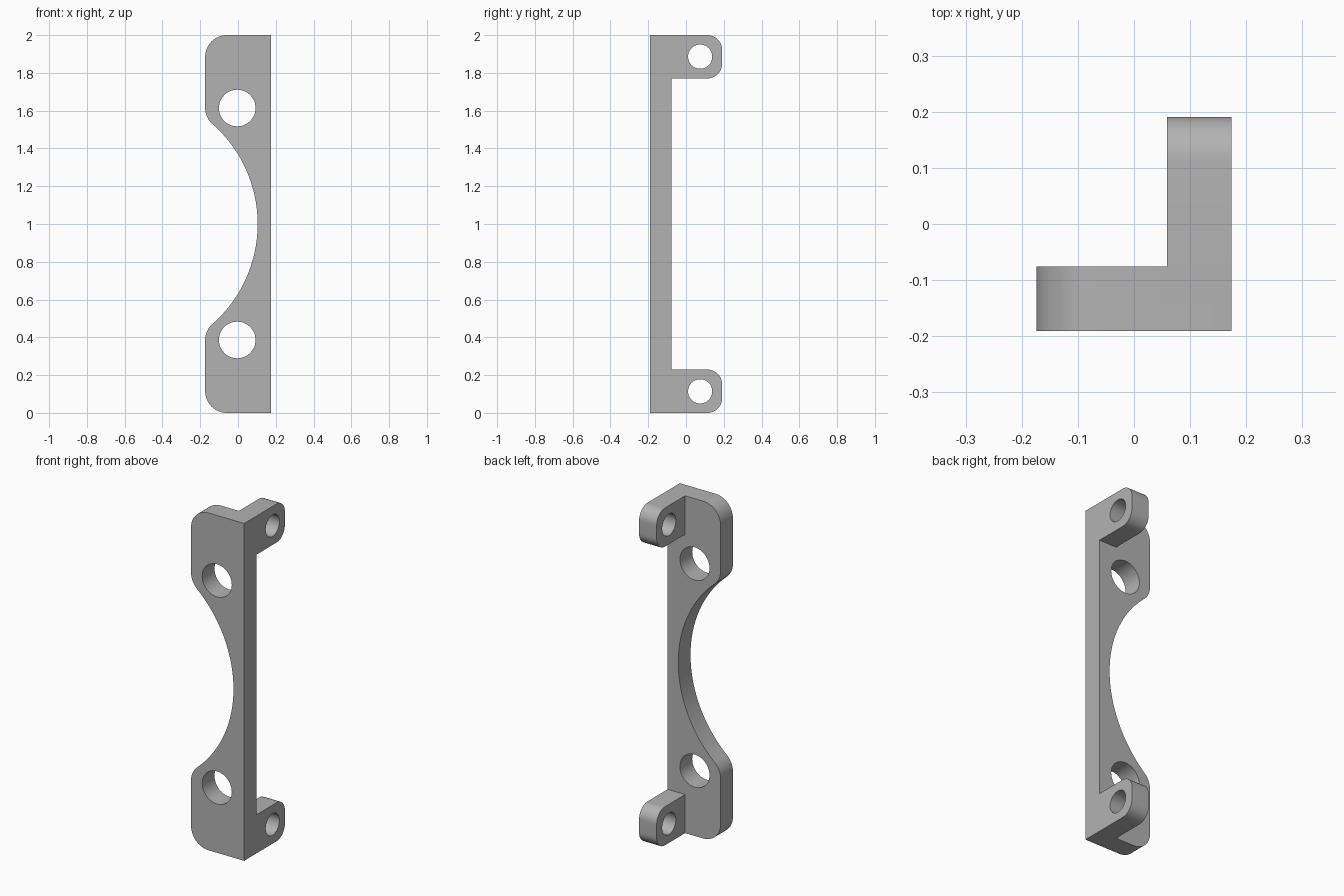
import bpy, bmesh
from math import radians, sin, cos, pi, atan2, sqrt
from mathutils import Vector

cube = bpy.data.objects.get("Cube")
if cube:
    bpy.data.objects.remove(cube, do_unlink=True)

grey = bpy.data.materials.new("plain grey")
grey.use_nodes = True
grey.diffuse_color = (0.45, 0.45, 0.45, 1)
grey.node_tree.nodes["Principled BSDF"].inputs["Base Color"].default_value = grey.diffuse_color

HALF_W, HALF_D = 0.174, 0.191
THICK = 0.115            # plate thickness, tab width and large fillet radius
TAB_H, TAB_R = 0.229, 0.077
ARC_R, ARC_X = 0.705, -0.601


def arc(cx, cz, r, a0, a1, n):
    """Points on an arc from angle a0 to a1, in radians."""
    return [(cx + r * cos(a0 + (a1 - a0) * i / n),
             cz + r * sin(a0 + (a1 - a0) * i / n)) for i in range(n + 1)]


def prism(name, outline, place, depth):
    """Extrude a closed 2D outline, mapped into space by place, along depth."""
    bm = bmesh.new()
    face = bm.faces.new([bm.verts.new(place(a, b)) for a, b in outline])
    side = bmesh.ops.extrude_face_region(bm, geom=[face])["geom"]
    bmesh.ops.translate(bm, vec=Vector(depth),
                        verts=[v for v in side if isinstance(v, bmesh.types.BMVert)])
    bmesh.ops.recalc_face_normals(bm, faces=bm.faces)
    mesh = bpy.data.meshes.new(name)
    bm.to_mesh(mesh)
    bm.free()
    mesh.materials.append(grey)
    obj = bpy.data.objects.new(name, mesh)
    bpy.context.collection.objects.link(obj)
    return obj


def combine(target, other, operation):
    """Apply a boolean and discard the helper."""
    bpy.context.view_layer.objects.active = target
    mod = target.modifiers.new(operation, 'BOOLEAN')
    mod.operation, mod.solver, mod.object = operation, 'EXACT', other
    bpy.ops.object.modifier_apply(modifier=mod.name)
    bpy.data.objects.remove(other, do_unlink=True)


# Plate outline: upper half, measured from mid height, then mirrored
fillet_x = -HALF_W + THICK
fillet_z = sqrt((ARC_R + THICK) ** 2 - (fillet_x - ARC_X) ** 2)
touch = atan2(fillet_z, fillet_x - ARC_X)
upper = [(HALF_W, 1)]
upper += arc(fillet_x, 1 - THICK, THICK, pi / 2, pi, 16)
upper += arc(fillet_x, fillet_z, THICK, pi, pi + touch, 12)
upper += arc(ARC_X, 0, ARC_R, touch, 0, 32)[1:]
lower = [(x, -z) for x, z in reversed(upper[:-1])]
bracket = prism("bracket", upper + lower,
                lambda x, z: (x, -HALF_D, z + 1), (0, THICK, 0))

for s in (1, -1):
    # Rounded mounting tab at each end
    tab_y = HALF_D - TAB_R
    outline = [(-0.13, 1 - TAB_H)]
    outline += arc(tab_y, 1 - TAB_H + TAB_R, TAB_R, -pi / 2, 0, 12)
    outline += arc(tab_y, 1 - TAB_R, TAB_R, 0, pi / 2, 12)
    outline += [(-0.13, 1)]
    tab = prism("mounting_tab", outline,
                lambda y, z: (HALF_W - THICK, y, 1 + s * z), (THICK, 0, 0))
    combine(bracket, tab, 'UNION')

    # Large hole through the plate, small hole through the tab
    plate_hole = prism("plate_hole", arc(-0.004, s * 0.614, 0.097, 0, 2 * pi, 48)[:-1],
                       lambda x, z: (x, -0.3, z + 1), (0, 0.4, 0))
    combine(bracket, plate_hole, 'DIFFERENCE')
    tab_hole = prism("tab_hole", arc(0.075, s * 0.886, 0.064, 0, 2 * pi, 40)[:-1],
                     lambda y, z: (0, y, z + 1), (0.3, 0, 0))
    combine(bracket, tab_hole, 'DIFFERENCE')

bpy.ops.object.select_all(action='DESELECT')
bracket.select_set(True)
bpy.context.view_layer.objects.active = bracket
bpy.ops.object.shade_smooth_by_angle(angle=radians(30))
